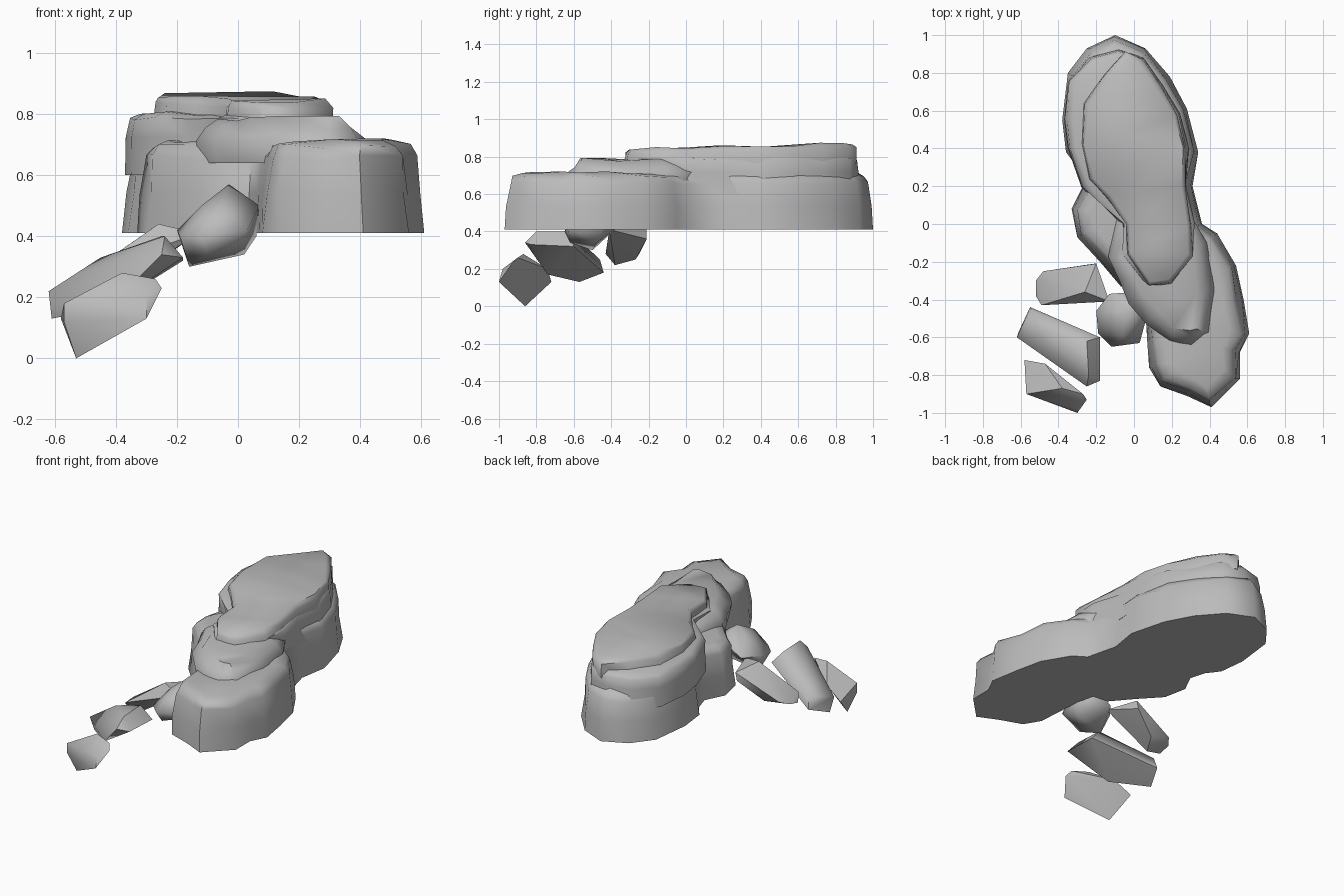
import bpy, bmesh, math, random
from mathutils import Vector

random.seed(4)
old = bpy.data.objects.get("Cube")
if old:
    bpy.data.objects.remove(old)

stone = bpy.data.materials.new("grey stone")
stone.use_nodes = True
GREY = (0.5, 0.5, 0.5, 1)
stone.diffuse_color = GREY
stone.node_tree.nodes["Principled BSDF"].inputs["Base Color"].default_value = GREY


def finish(name, bm, angle):
    bmesh.ops.recalc_face_normals(bm, faces=bm.faces)
    mesh = bpy.data.meshes.new(name)
    bm.to_mesh(mesh)
    bm.free()
    mesh.materials.append(stone)
    obj = bpy.data.objects.new(name, mesh)
    bpy.context.collection.objects.link(obj)
    bpy.ops.object.select_all(action="DESELECT")
    obj.select_set(True)
    bpy.context.view_layer.objects.active = obj
    bpy.ops.object.shade_smooth_by_angle(angle=math.radians(angle))


def inset_outline(points, amount):
    """Move a clockwise outline inwards along its corner normals."""
    result = []
    for i, p in enumerate(points):
        t = Vector(points[(i + 1) % len(points)]) - Vector(points[i - 1])
        result.append(Vector(p) + Vector((t.y, -t.x)).normalized() * amount)
    return result


def tier(name, outline, levels, slope=0.0, rough=0.009):
    """Stack inset rings of one outline into a weathered slab."""
    bm = bmesh.new()
    rings = []
    for k, (z, amount) in enumerate(levels):
        ring = []
        for p in inset_outline(outline, amount):
            r = rough if k else 0
            ring.append(bm.verts.new((p.x + random.uniform(-r, r),
                                      p.y + random.uniform(-r, r),
                                      z + (slope * p.y + random.uniform(-r, r) if k else 0))))
        rings.append(ring)
    n = len(outline)
    for low, high in zip(rings, rings[1:]):
        for i in range(n):
            j = (i + 1) % n
            bm.faces.new((low[i], low[j], high[j], high[i]))
    bm.faces.new(rings[0])
    top = bm.faces.new(rings[-1])
    bmesh.ops.triangulate(bm, faces=[top])
    finish(name, bm, 58)


def boulder(name, points, angle=35):
    """Faceted stone wrapped around a few corner points."""
    bm = bmesh.new()
    for p in points:
        bm.verts.new(p)
    hull = bmesh.ops.convex_hull(bm, input=bm.verts)
    loose = [v for v in hull["geom_interior"] if isinstance(v, bmesh.types.BMVert)]
    bmesh.ops.delete(bm, geom=loose, context="VERTS")
    finish(name, bm, angle)


# Broad flat-bottomed base with a hollow on its right side
base = [(-.1, 1), (.06, .93), (.19, .78), (.28, .61), (.34, .38), (.31, .2),
        (.36, 0), (.44, -.05), (.54, -.22), (.58, -.4), (.61, -.58), (.56, -.68),
        (.56, -.82), (.41, -.97), (.28, -.91), (.14, -.86), (.08, -.76), (.07, -.62),
        (.06, -.45), (.03, -.34), (-.07, -.33), (-.18, -.2), (-.3, -.07),
        (-.33, .08), (-.27, .2), (-.3, .3), (-.36, .38), (-.38, .55),
        (-.35, .8), (-.25, .93)]
tier("rock_base", base, [(.41, 0), (.54, .012), (.66, .03), (.695, .05), (.712, .1)])

# Low shelf near the front, overhanging the hollow
shelf = [(.3, .05), (.38, -.1), (.42, -.35), (.41, -.58), (.31, -.64), (.18, -.62),
         (.07, -.53), (-.02, -.42), (-.08, -.31), (-.14, -.18), (-.1, .02), (0, .15)]
tier("rock_shelf", shelf, [(.64, .01), (.71, 0), (.75, .04), (.785, .08)])

# Long raised crown
crown = [(-.08, .92), (.05, .87), (.15, .74), (.24, .58), (.29, .4), (.28, .2),
         (.32, 0), (.32, -.17), (.2, -.32), (.07, -.33), (-.06, -.16), (-.06, 0),
         (-.17, .1), (-.27, .2), (-.34, .4), (-.36, .55), (-.34, .75), (-.23, .88)]
tier("rock_crown", crown, [(.6, -.01), (.72, 0), (.785, .005), (.805, .03)])

# Cap, set back from the right edge of the crown
cap = [(-.04, .91), (.04, .87), (.14, .74), (.23, .58), (.28, .4), (.27, .2),
       (.31, 0), (.31, -.17), (.2, -.32), (.07, -.32), (-.04, -.16), (-.04, 0),
       (-.14, .13), (-.24, .23), (-.28, .42), (-.27, .64), (-.16, .79)]
tier("rock_cap", cap, [(.76, 0), (.825, .005), (.852, .025)], .02)

# Fallen stones below the base
boulder("round_stone", [
    (-.2, -.46, .42), (-.19, -.58, .4), (-.16, -.5, .3), (-.12, -.65, .4),
    (.02, -.48, .34), (.03, -.63, .42), (.06, -.45, .4), (.07, -.48, .5),
    (-.03, -.47, .57), (0, -.36, .5), (-.13, -.37, .42), (-.12, -.5, .5),
    (-.1, -.62, .34), (-.06, -.6, .5)], 65)
boulder("back_stone", [
    (-.52, -.38, .24), (-.52, -.3, .26), (-.48, -.25, .28), (-.49, -.43, .28),
    (-.42, -.38, .22), (-.21, -.21, .36), (-.2, -.21, .41), (-.26, -.36, .44),
    (-.13, -.41, .41), (-.36, -.27, .25)])
boulder("middle_stone", [
    (-.62, -.6, .22), (-.61, -.57, .13), (-.55, -.44, .18), (-.54, -.46, .25),
    (-.45, -.58, .33), (-.25, -.62, .4), (-.18, -.6, .32), (-.18, -.83, .33),
    (-.25, -.86, .34), (-.24, -.8, .4), (-.42, -.74, .17)], 50)
boulder("front_stone", [
    (-.53, -.86, 0), (-.58, -.72, .13), (-.57, -.9, .18), (-.57, -.9, .12),
    (-.3, -1, .13), (-.3, -.98, .2), (-.25, -.93, .23), (-.27, -.9, .26),
    (-.38, -.87, .28), (-.47, -.74, .2)], 50)
